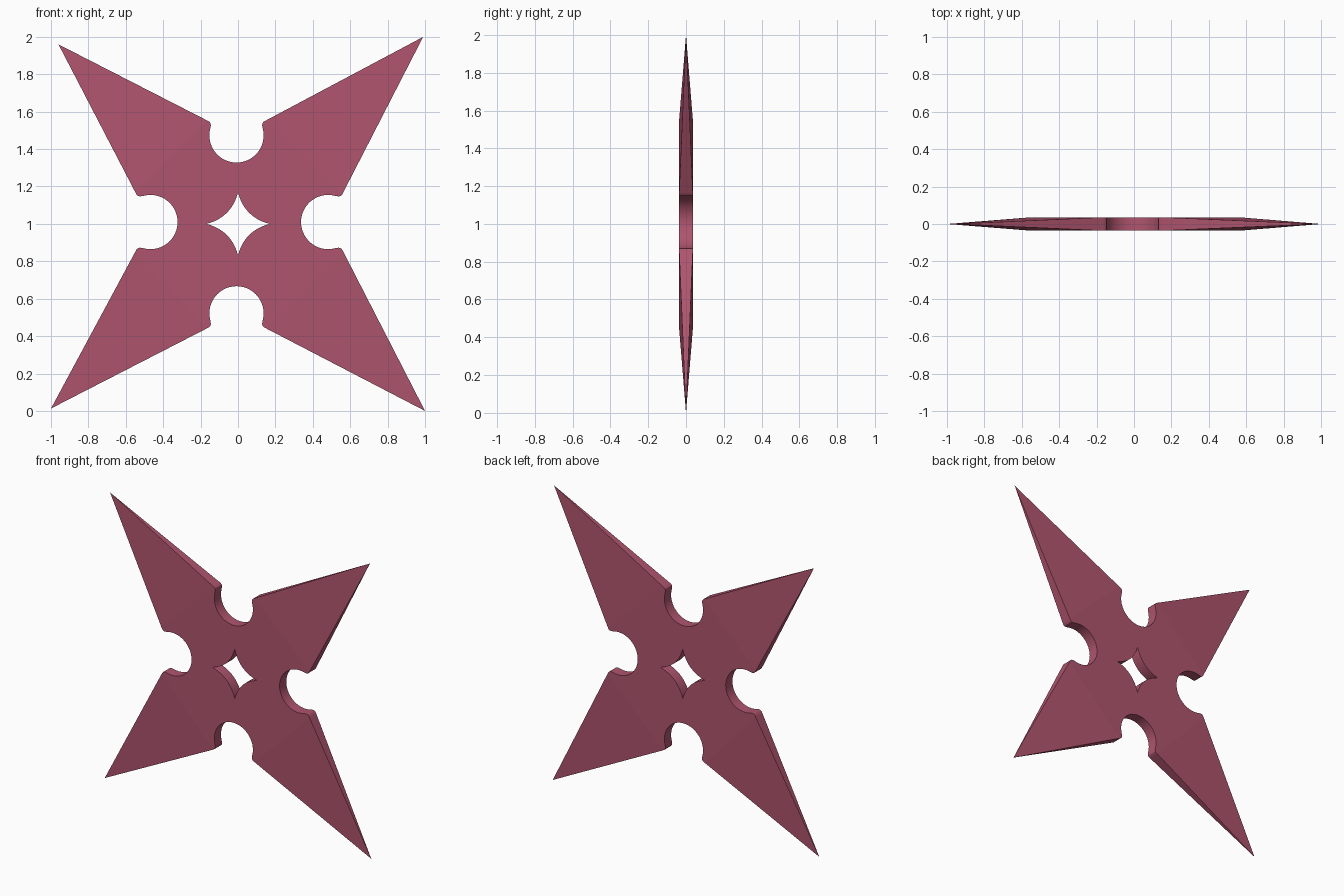
import bpy, bmesh, math
from mathutils import Vector

if "Cube" in bpy.data.objects:
    bpy.data.objects.remove(bpy.data.objects["Cube"])

HALF = 0.036      # half thickness of the plate
R = 0.145         # notch radius
CENTRE = Vector((0, 1))

# notch centre and outward direction, in the x-z plane
NOTCH = {
    "top": (Vector((-0.008, 1.473)), Vector((0, 1))),
    "bottom": (Vector((-0.008, 0.522)), Vector((0, -1))),
    "right": (Vector((0.482, 1.01)), Vector((1, 0))),
    "left": (Vector((-0.468, 1.01)), Vector((-1, 0))),
}


def half_notch(name, side):
    """Points from the deepest point of a notch out to its rounded corner."""
    c, d = NOTCH[name]
    pts = [(-R * math.cos(a), R * math.sin(a))
           for a in (math.radians(105) * i / 14 for i in range(15))]
    pts += [(0.055, 0.137), (0.066, 0.139), (0.074, 0.146), (0.080, 0.157)]
    return [c + d * u + side * v for u, v in pts]


def hole_edge(sx, sz):
    """Concave quarter of the central four-pointed hole."""
    pts = []
    for i in range(13):
        t = i / 12
        k = 2 * t * (1 - t) * 0.035
        pts.append(CENTRE + Vector((sx * (k + t * t * 0.168), sz * (k + (1 - t) ** 2 * 0.168))))
    return pts


bm = bmesh.new()


def add_face(coords):
    bm.faces.new([bm.verts.new(c) for c in coords])


def at(p, y):
    return (p.x, y, p.y)


def walls(pts):
    for p, q in zip(pts, pts[1:]):
        add_face([at(p, -HALF), at(q, -HALF), at(q, HALF), at(p, HALF)])


# four quadrants: a flat core piece plus a blade thinning to its tip
for sx, sz, tip in ((1, 1, (0.99, 2.0)), (-1, 1, (-0.96, 1.96)),
                    (-1, -1, (-1.0, 0.013)), (1, -1, (1.0, 0.0))):
    tip = Vector(tip)
    upright = half_notch("top" if sz > 0 else "bottom", Vector((sx, 0)))
    sideways = half_notch("right" if sx > 0 else "left", Vector((0, sz)))
    hole = hole_edge(sx, sz)
    for y in (-HALF, HALF):
        add_face([at(p, y) for p in hole + sideways + upright[::-1]])
        add_face([at(sideways[-1], y), at(tip, 0), at(upright[-1], y)])
    for chain in (hole, sideways, upright):
        walls(chain)
    for corner in (sideways[-1], upright[-1]):
        add_face([at(corner, -HALF), at(tip, 0), at(corner, HALF)])

bmesh.ops.remove_doubles(bm, verts=bm.verts, dist=1e-5)
bmesh.ops.recalc_face_normals(bm, faces=bm.faces)
mesh = bpy.data.meshes.new("throwing_star")
bm.to_mesh(mesh)
bm.free()

star = bpy.data.objects.new("throwing_star", mesh)
bpy.context.collection.objects.link(star)
bpy.context.view_layer.objects.active = star
star.select_set(True)
bpy.ops.object.shade_smooth_by_angle(angle=math.radians(30))
# broad faces stay flat
for p in mesh.polygons:
    if abs(p.normal.y) > 0.9:
        p.use_smooth = False

mat = bpy.data.materials.new("crimson")
mat.diffuse_color = (0.43, 0.09, 0.155, 1)
mat.use_nodes = True
mat.node_tree.nodes["Principled BSDF"].inputs["Base Color"].default_value = mat.diffuse_color
mesh.materials.append(mat)
